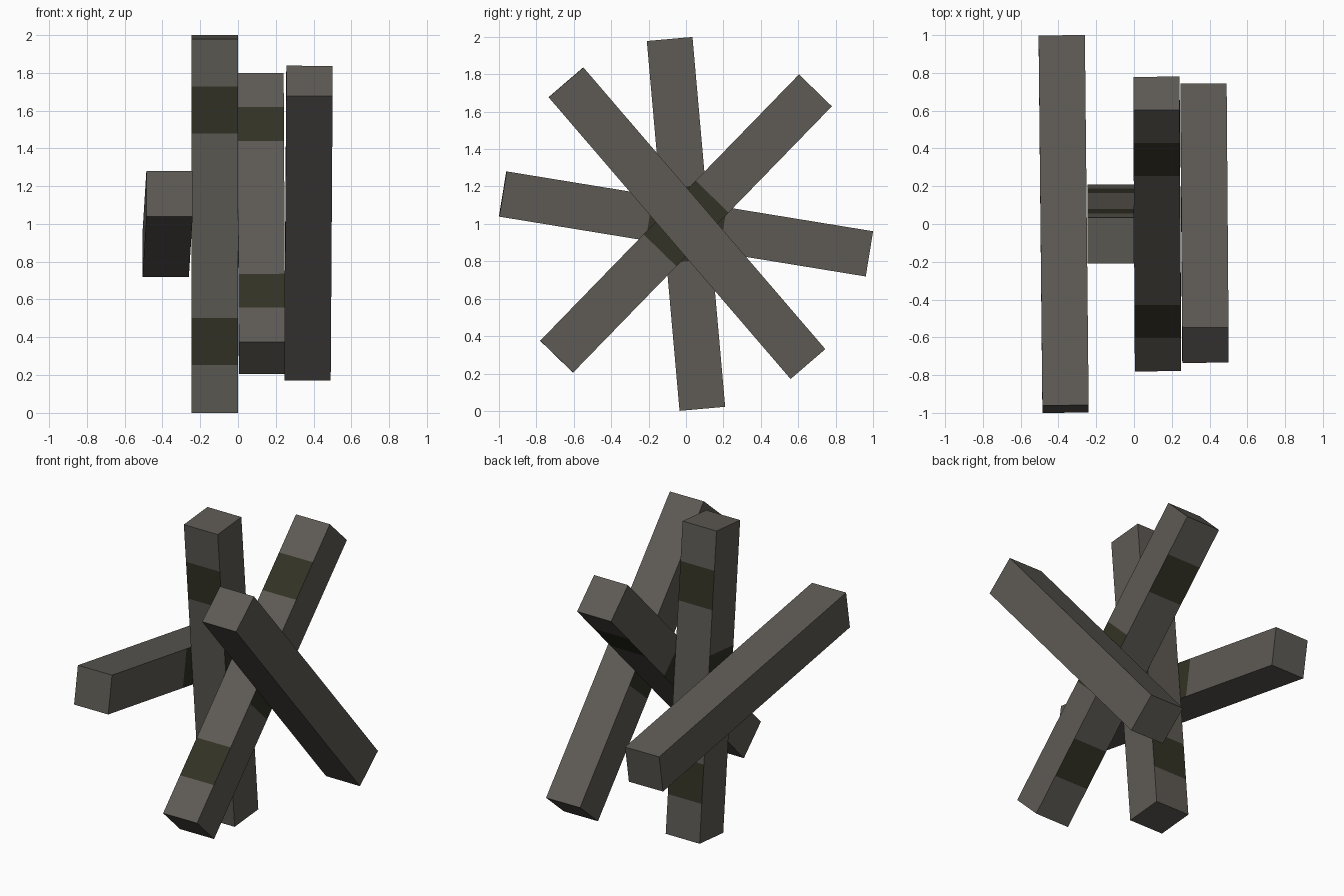
import bpy, bmesh
from mathutils import Vector

if "Cube" in bpy.data.objects:
    bpy.data.objects.remove(bpy.data.objects["Cube"])


def material(name, rgb):
    m = bpy.data.materials.new(name)
    m.diffuse_color = (*rgb, 1)
    m.use_nodes = True
    m.node_tree.nodes["Principled BSDF"].inputs["Base Color"].default_value = m.diffuse_color
    return m


wood = material("weathered_grey_brown", (0.112, 0.103, 0.090))
dark = material("dark_olive_brown", (0.033, 0.032, 0.019))

LENGTH, WIDTH = 1.985, 0.245
STATIONS = (-LENGTH / 2, -0.74, -0.49, -0.2, 0.2, 0.49, 0.74, LENGTH / 2)


def beam(name, a, b, bands, contacts):
    """Square beam along a-b; dark bands on its narrow sides, dark patches on contact sides."""
    a, b = Vector(a), Vector(b)
    centre, d = (a + b) / 2, (b - a).normalized()
    u = Vector((1, 0, 0))
    u = (u - d * u.dot(d)).normalized()
    v = d.cross(u)
    h = WIDTH / 2
    bm = bmesh.new()
    rings = [[bm.verts.new(centre + d * s + u * h * i + v * h * j)
              for i, j in ((-1, -1), (1, -1), (1, 1), (-1, 1))] for s in STATIONS]
    bm.faces.new(rings[0])
    bm.faces.new(rings[-1])
    for k in range(len(rings) - 1):
        p, q = rings[k], rings[k + 1]
        for i in range(4):
            j = (i + 1) % 4
            f = bm.faces.new((p[i], p[j], q[j], q[i]))
            # side 0 / 2 are the edge faces, 1 is +x, 3 is -x
            banded = bands and i in (0, 2) and k in (1, 5)
            touching = k == 3 and ((i == 1 and "+" in contacts) or (i == 3 and "-" in contacts))
            f.material_index = int(banded or touching)
    bmesh.ops.recalc_face_normals(bm, faces=bm.faces[:])
    me = bpy.data.meshes.new(name)
    bm.to_mesh(me)
    bm.free()
    me.materials.append(wood)
    me.materials.append(dark)
    bpy.context.collection.objects.link(bpy.data.objects.new(name, me))


# Four crossed beams stacked side by side along x
beam("outer_left_beam", (-0.3625, -0.98, 1.16), (-0.3825, 0.98, 0.84), False, "+")
beam("upright_beam", (-0.1225, 0.0875, 0.011), (-0.1225, -0.0875, 1.989), True, "+-")
beam("leaning_beam", (0.127, -0.69, 0.292), (0.119, 0.69, 1.712), True, "+-")
beam("outer_right_beam", (0.378, -0.64, 1.755), (0.368, 0.65, 0.253), False, "-")
